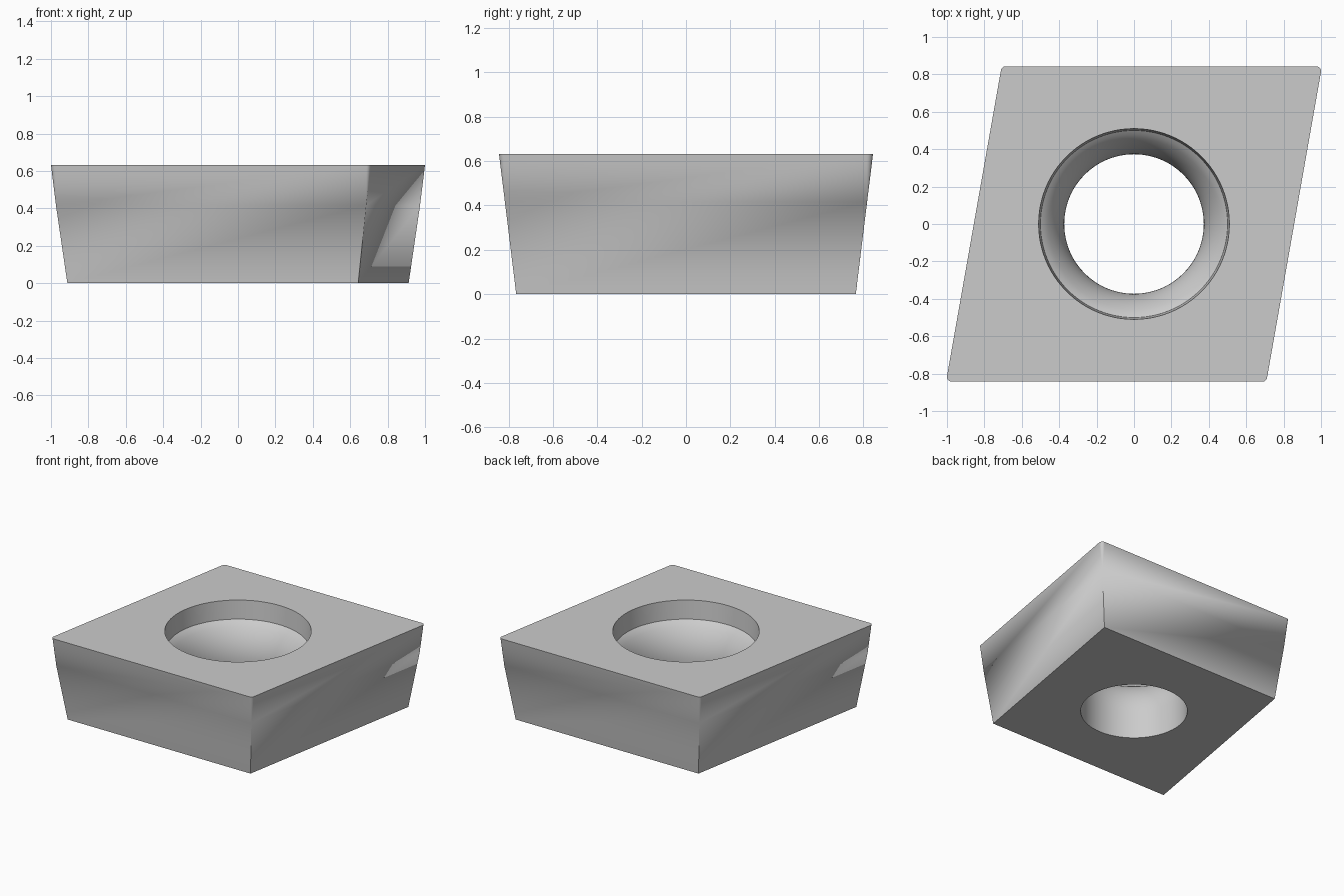
import bpy, bmesh, math

if "Cube" in bpy.data.objects:
    bpy.data.objects.remove(bpy.data.objects["Cube"])

H = 0.632                      # thickness
R = 0.8434                     # inscribed circle radius at the top
NOSE = 0.0265                  # corner radius at the top
DRAFT = math.tan(math.radians(7))
ARC, SEG = 6, 96
A10 = math.radians(10)


def outline(z):
    """Rounded 80 degree rhombus, tapering inwards towards the base."""
    off = (H - z) * DRAFT
    nose = max(NOSE - off, 0.0005)
    d = R - off - nose
    c, t = d / math.cos(A10), d * math.tan(A10)
    corners = [(c + t, d, -10, 90), (t - c, d, 90, 170),
               (-c - t, -d, 170, 270), (c - t, -d, 270, 350)]
    pts = []
    for x, y, a0, a1 in corners:
        for i in range(ARC + 1):
            a = math.radians(a0 + (a1 - a0) * i / ARC)
            pts.append((x + nose * math.cos(a), y + nose * math.sin(a), z))
    return pts


def bridge(bm, rings):
    for a, b in zip(rings, rings[1:]):
        n = len(a)
        for i in range(n):
            bm.faces.new((a[i], a[(i + 1) % n], b[(i + 1) % n], b[i]))


def cap(bm, rings):
    """Fill between closed loops, leaving the hole open."""
    edges = [bm.edges.get((r[i], r[(i + 1) % len(r)])) for r in rings for i in range(len(r))]
    bmesh.ops.triangle_fill(bm, use_beauty=True, edges=edges)


bm = bmesh.new()

# Tapered flanks: the nose radius runs out to a sharp corner part way down
walls = [[bm.verts.new(p) for p in outline(z)] for z in (0, H - NOSE / DRAFT, H)]
bridge(bm, walls)

# Screw hole: plain bore, curved seat, steep mouth
profile = [(0.373, 0.0), (0.373, 0.22)]
r_seat, sweep = 0.36, math.radians(50)
for i in range(1, 11):
    a = sweep * i / 10
    profile.append((0.373 + r_seat * (1 - math.cos(a)), 0.22 + r_seat * math.sin(a)))
profile[-1] = (0.50, 0.49)
profile.append((0.51, H))
bore = [[bm.verts.new((r * math.cos(2 * math.pi * k / SEG), r * math.sin(2 * math.pi * k / SEG), z))
         for k in range(SEG)] for r, z in profile]
bridge(bm, bore)

# Flat top and base
cap(bm, [walls[-1], bore[-1]])
cap(bm, [walls[0], bore[0]])
bmesh.ops.remove_doubles(bm, verts=bm.verts, dist=0.0012)
bmesh.ops.recalc_face_normals(bm, faces=bm.faces)

mesh = bpy.data.meshes.new("cutting_insert")
bm.to_mesh(mesh)
bm.free()
insert = bpy.data.objects.new("cutting_insert", mesh)
bpy.context.collection.objects.link(insert)
bpy.context.view_layer.objects.active = insert
insert.select_set(True)
bpy.ops.object.shade_smooth_by_angle(angle=math.radians(30))
